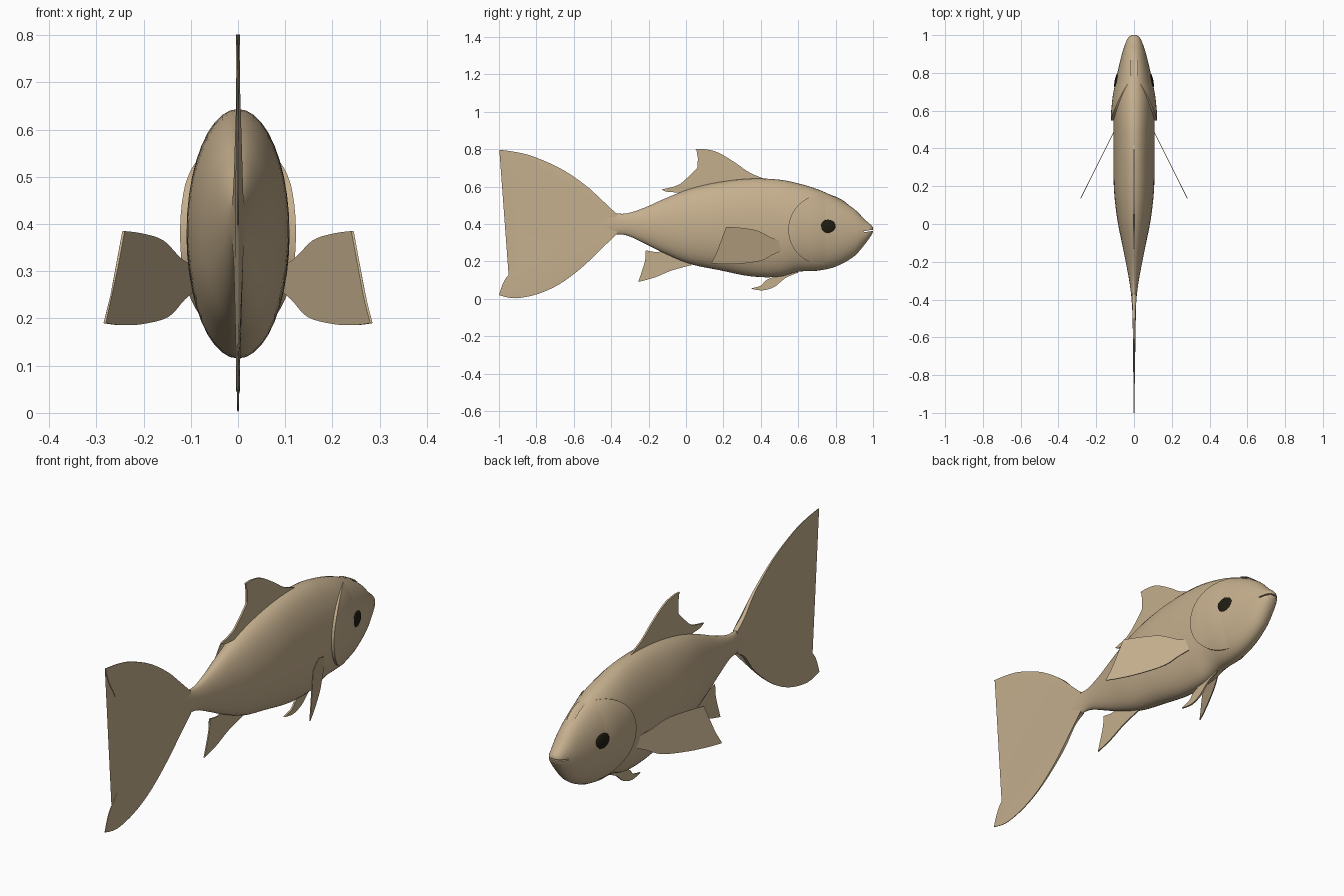
import bpy, bmesh, math
from mathutils import Vector

if "Cube" in bpy.data.objects:
    bpy.data.objects.remove(bpy.data.objects["Cube"], do_unlink=True)


def make_material(name, color):
    mat = bpy.data.materials.new(name)
    mat.use_nodes = True
    mat.diffuse_color = color
    mat.node_tree.nodes["Principled BSDF"].inputs["Base Color"].default_value = color
    return mat


skin = make_material("tan skin", (0.56, 0.43, 0.27, 1))
black = make_material("eye black", (0.014, 0.012, 0.006, 1))


def finish(bm, name, mat):
    """Turn a bmesh into a smooth-shaded object."""
    bmesh.ops.recalc_face_normals(bm, faces=bm.faces[:])
    mesh = bpy.data.meshes.new(name)
    bm.to_mesh(mesh)
    bm.free()
    mesh.materials.append(mat)
    obj = bpy.data.objects.new(name, mesh)
    bpy.context.collection.objects.link(obj)
    smooth(obj)
    return obj


def smooth(obj):
    bpy.ops.object.select_all(action="DESELECT")
    obj.select_set(True)
    bpy.context.view_layer.objects.active = obj
    bpy.ops.object.shade_smooth_by_angle(angle=math.radians(40))


def hermite(a, b, ta, tb, t):
    return (a * (2*t**3 - 3*t**2 + 1) + ta * (t**3 - 2*t**2 + t)
            + b * (3*t**2 - 2*t**3) + tb * (t**3 - t**2))


# Body stations: y, bottom z, top z, half width
STATIONS = [
    (-.62, .395, .415, .002), (-.5, .36, .45, .007), (-.4, .345, .458, .013),
    (-.32, .34, .456, .022), (-.22, .295, .488, .04), (-.12, .245, .533, .06),
    (.02, .187, .588, .088), (.18, .153, .625, .106), (.35, .12, .643, .109),
    (.5, .118, .637, .109), (.6, .145, .617, .108), (.7, .15, .587, .105),
    (.8, .172, .542, .088), (.9, .228, .48, .064), (.96, .296, .42, .044),
    (.988, .336, .396, .03), (1.0, .356, .382, .014)]


def section(y):
    """Smoothly interpolated bottom, top and half width at y."""
    y = min(max(y, STATIONS[0][0]), STATIONS[-1][0])
    i = next(k for k in range(len(STATIONS) - 1) if y <= STATIONS[k + 1][0])
    a, b = STATIONS[i], STATIONS[i + 1]
    before, after = STATIONS[max(i - 1, 0)], STATIONS[min(i + 2, len(STATIONS) - 1)]
    span = b[0] - a[0]
    t = (y - a[0]) / span
    return [hermite(a[k], b[k], (b[k] - before[k]) / (b[0] - before[0]) * span,
                    (after[k] - a[k]) / (after[0] - a[0]) * span, t) for k in (1, 2, 3)]


def surface_x(y, z):
    low, high, width = section(y)
    u = (z - (low + high) / 2) / ((high - low) / 2)
    return width * math.sqrt(max(0, 1 - u * u))


def bridge(bm, rings, closed=True):
    for a, b in zip(rings, rings[1:]):
        for i in range(len(a)):
            j = (i + 1) % len(a)
            bm.faces.new((a[i], a[j], b[j], b[i]))


# Body loft
bm = bmesh.new()
rings = []
ys = []
for a, b in zip(STATIONS, STATIONS[1:]):
    ys += [a[0] + (b[0] - a[0]) * k / 4 for k in range(4)]
for y in ys + [1.0]:
    low, high, width = section(y)
    angles = [2 * math.pi * k / 40 for k in range(40)]
    rings.append([bm.verts.new((width * math.cos(t), y,
                                (low + high) / 2 + (high - low) / 2 * math.sin(t)))
                  for t in angles])
bridge(bm, rings)
bm.faces.new(rings[0])
bm.faces.new(rings[-1])
body = finish(bm, "body", skin)

# Mouth slit cut into the snout
bpy.ops.mesh.primitive_cube_add(size=1, location=(0, .985, .364), rotation=(.15, 0, 0))
cutter = bpy.context.object
cutter.name = "mouth_cutter"
cutter.scale = (.2, .07, .006)
cutter.hide_render = True
slit = body.modifiers.new("mouth", "BOOLEAN")
slit.operation = "DIFFERENCE"
slit.object = cutter
bpy.context.view_layer.objects.active = body
bpy.ops.object.modifier_apply(modifier="mouth")
bpy.data.objects.remove(cutter, do_unlink=True)
smooth(body)


def smooth_outline(points, steps=4):
    """Round an outline with splines, keeping its sharp corners."""
    pts = [Vector(p) for p in points]
    n = len(pts)
    tangents = []
    for i in range(n):
        back, ahead = pts[i] - pts[i - 1], pts[(i + 1) % n] - pts[i]
        sharp = back.angle(ahead) > math.radians(50)
        tangents.append(Vector((0, 0)) if sharp else (back + ahead) / 2)
    return [hermite(pts[i], pts[(i + 1) % n], tangents[i], tangents[(i + 1) % n], k / steps)
            for i in range(n) for k in range(steps)]


def fin(name, points, half_thick, center_x=lambda y: 0):
    """Thin plate from a (y, z) outline."""
    bm = bmesh.new()
    outline = smooth_outline(points)
    sides = [[bm.verts.new((center_x(p.x) + s * half_thick(p.x), p.x, p.y)) for p in outline]
             for s in (1, -1)]
    bridge(bm, sides)
    caps = [bm.faces.new(side) for side in sides]
    bmesh.ops.triangulate(bm, faces=caps)
    return finish(bm, name, skin)


# Forked tail
fin("tail_fin", [
    (-.37, .455), (-.43, .5), (-.51, .585), (-.65, .685), (-.8, .755), (-.9, .783),
    (-.998, .797), (-.97, .72), (-.925, .64), (-.89, .56), (-.81, .45), (-.74, .41),
    (-.65, .4), (-.73, .39), (-.78, .335), (-.83, .265), (-.91, .17), (-.97, .1),
    (-1, .02), (-.91, .003), (-.78, .03), (-.65, .095), (-.51, .21), (-.43, .31),
    (-.37, .347)],
    lambda y: .0015 + .01 * max(0, (y + 1) / .63) ** 3)

# Fins on the centre line
fin("dorsal_fin", [
    (.43, .638), (.34, .675), (.26, .73), (.17, .783), (.1, .8), (.05, .8),
    (.09, .78), (.095, .745), (.06, .7), (.01, .65), (-.045, .607), (-.13, .585),
    (-.1, .572), (-.03, .567), (.03, .55), (.2, .59), (.4, .61)],
    lambda y: .004)
fin("anal_fin", [
    (-.1, .27), (-.15, .25), (-.215, .26), (-.22, .2), (-.255, .09), (-.165, .115),
    (-.075, .152), (.03, .18), (.03, .24)],
    lambda y: .003)
fin("pelvic_fin", [
    (.58, .16), (.5, .13), (.43, .1), (.4, .07), (.345, .055), (.41, .045),
    (.475, .065), (.53, .11), (.6, .14)],
    lambda y: .004)

GILL_Y, GILL_Z, GILL_R = .735, .37, .188
for side, label in ((1, "left"), (-1, "right")):
    # Pectoral fin, swept out and back
    fin(label + "_pectoral_fin", [
        (.54, .305), (.46, .325), (.38, .365), (.29, .38), (.215, .385), (.195, .33),
        (.165, .25), (.135, .19), (.2, .186), (.29, .188), (.4, .203), (.47, .24),
        (.54, .27)],
        lambda y: .0025, lambda y: side * (.1 + (.5 - y) * .5))

    # Gill cover: raised disc that fades into the head at the front
    bm = bmesh.new()
    rings = []
    for k in range(1, 14):
        r = GILL_R * min(k, 12) / 12
        ring = []
        for j in range(48):
            t = 2 * math.pi * j / 48
            y, z = GILL_Y + r * math.cos(t), GILL_Z + r * math.sin(t)
            back = max(0, min(1, (GILL_Y + .04 - y) / GILL_R))
            lift = .017 * back - .003 if k < 13 else -.02
            ring.append(bm.verts.new((side * (surface_x(y, z) + lift), y, z)))
        rings.append(ring)
    bridge(bm, rings)
    bm.faces.new(rings[0])
    finish(bm, label + "_gill_cover", skin)

    # Eye
    eye_y, eye_z = .76, .387
    bpy.ops.mesh.primitive_uv_sphere_add(
        segments=24, ring_count=16, radius=1,
        location=(side * (surface_x(eye_y, eye_z) - .002), eye_y, eye_z),
        rotation=(0, 0, side * .2))
    eye = bpy.context.object
    eye.name = label + "_eye"
    eye.scale = (.009, .041, .036)
    eye.data.materials.append(black)
    smooth(eye)
